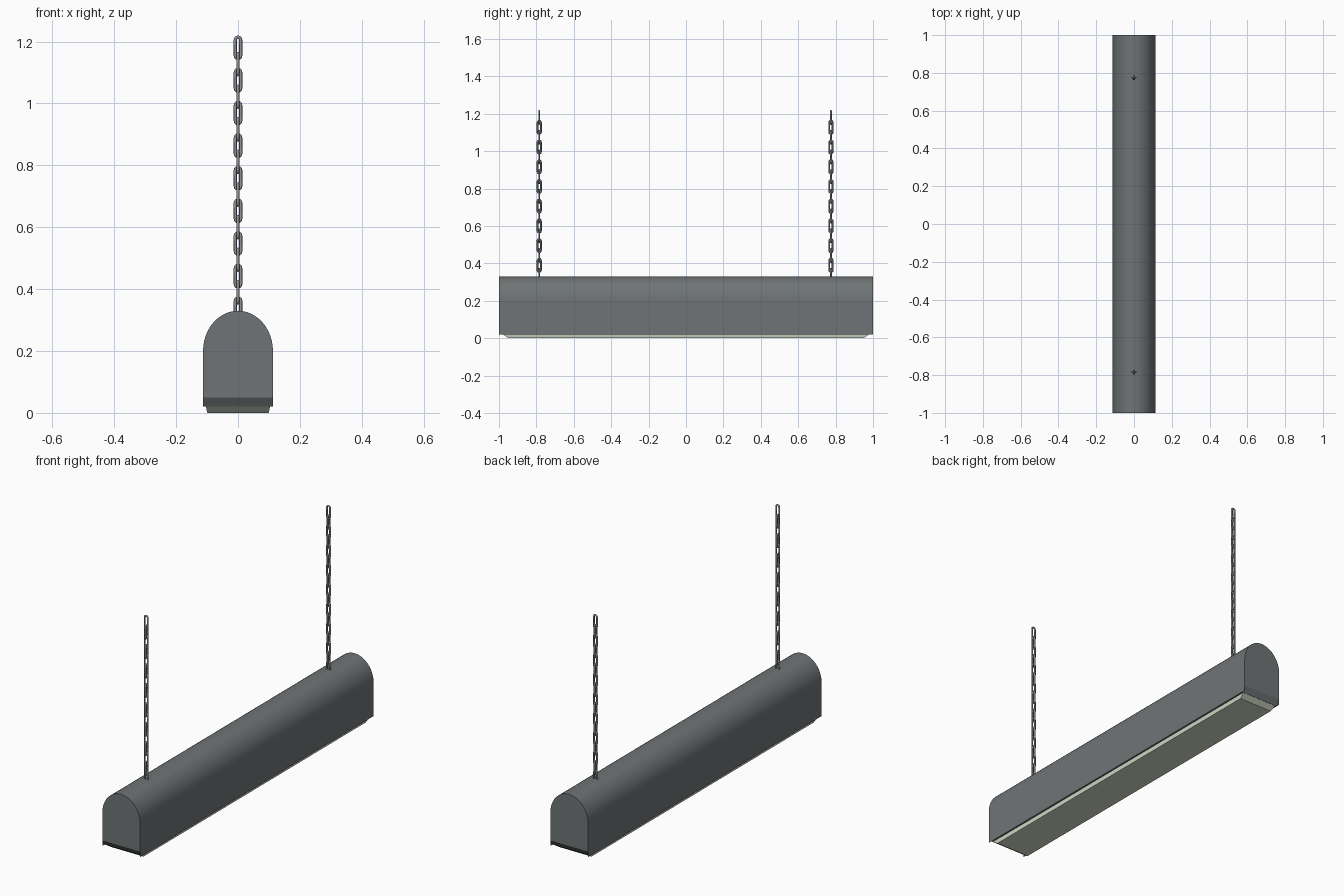
import bpy, bmesh, math
from mathutils import Vector

if "Cube" in bpy.data.objects:
    bpy.data.objects.remove(bpy.data.objects["Cube"])


def material(name, rgb):
    m = bpy.data.materials.new(name)
    m.diffuse_color = (*rgb, 1)
    m.use_nodes = True
    m.node_tree.nodes["Principled BSDF"].inputs["Base Color"].default_value = m.diffuse_color
    return m


def finish(name, bm, mat, smooth=False):
    bmesh.ops.recalc_face_normals(bm, faces=bm.faces[:])
    me = bpy.data.meshes.new(name)
    bm.to_mesh(me)
    bm.free()
    me.materials.append(mat)
    for p in me.polygons:
        p.use_smooth = smooth
    ob = bpy.data.objects.new(name, me)
    bpy.context.collection.objects.link(ob)
    return ob


housing_mat = material("housing grey", (0.16, 0.175, 0.18))
lens_mat = material("pale green lens", (0.68, 0.74, 0.60))
chain_mat = material("chain steel", (0.29, 0.29, 0.30))

# Arched housing: straight sides, elliptical top
W, SPRING, TOP, SEG = 0.113, 0.20, 0.33, 24
arch = [(W * math.cos(math.pi * i / SEG),
         SPRING + (TOP - SPRING) * math.sin(math.pi * i / SEG)) for i in range(SEG + 1)]
cap_profile = [(W, 0.05)] + arch + [(-W, 0.05)]
bm = bmesh.new()
ends = []
for s in (-1, 1):
    cap = [bm.verts.new((x, s, z)) for x, z in cap_profile]
    bm.faces.new(cap)
    # lip under the end cap leans inward to the lens
    lip = [bm.verts.new((x, s * 0.98, 0.02)) for x in (W, -W)]
    bm.faces.new((cap[0], cap[-1], lip[1], lip[0]))
    ends.append((cap, lip))
(a, la), (b, lb) = ends
for i in range(len(a) - 1):
    bm.faces.new((a[i], a[i + 1], b[i + 1], b[i]))
bm.faces.new((la[0], la[1], lb[1], lb[0]))
# side walls run full length down to the bottom edge
for k, j in ((0, 0), (-1, 1)):
    x = a[k].co.x
    p = bm.verts.new((x, -1, 0.02))
    q = bm.verts.new((x, 1, 0.02))
    bm.faces.new((a[k], b[k], q, lb[j], la[j], p))
finish("housing", bm, housing_mat)

# Lens tray with sloping rim
bm = bmesh.new()
rings = [[bm.verts.new((sx * x, sy * y, z)) for sx, sy in ((-1, -1), (1, -1), (1, 1), (-1, 1))]
         for x, y, z in ((0.104, 0.98, 0.021), (0.099, 0.95, 0.0))]
for r in rings:
    bm.faces.new(r)
for i in range(4):
    j = (i + 1) % 4
    bm.faces.new((rings[0][i], rings[0][j], rings[1][j], rings[1][i]))
finish("lens", bm, lens_mat)


# Chain link: round wire swept around a stadium path
def add_link(bm, y0, z0, turned, R=0.0088, r=0.005, half=0.04, sides=6, arc=6):
    straight = half - R - r
    rings = []
    for end in (1, -1):
        for k in range(arc + 1):
            t = math.pi * k / arc + (0 if end == 1 else math.pi)
            out = Vector((math.cos(t), 0, math.sin(t)))
            c = out * R + Vector((0, 0, end * straight))
            ring = []
            for n in range(sides):
                u = 2 * math.pi * n / sides
                p = c + out * (r * math.cos(u)) + Vector((0, r * math.sin(u), 0))
                if turned:
                    p = Vector((p.y, p.x, p.z))
                ring.append(bm.verts.new(p + Vector((0, y0, z0))))
            rings.append(ring)
    for i, ra in enumerate(rings):
        rb = rings[(i + 1) % len(rings)]
        for n in range(sides):
            m = (n + 1) % sides
            bm.faces.new((ra[n], ra[m], rb[m], rb[n]))


# Two hanging chains
for name, y in (("front_chain", -0.785), ("back_chain", 0.775)):
    bm = bmesh.new()
    for i in range(17):
        add_link(bm, y, 1.18 - 0.0527 * i, i % 2 == 1)
    finish(name, bm, chain_mat, smooth=True)
